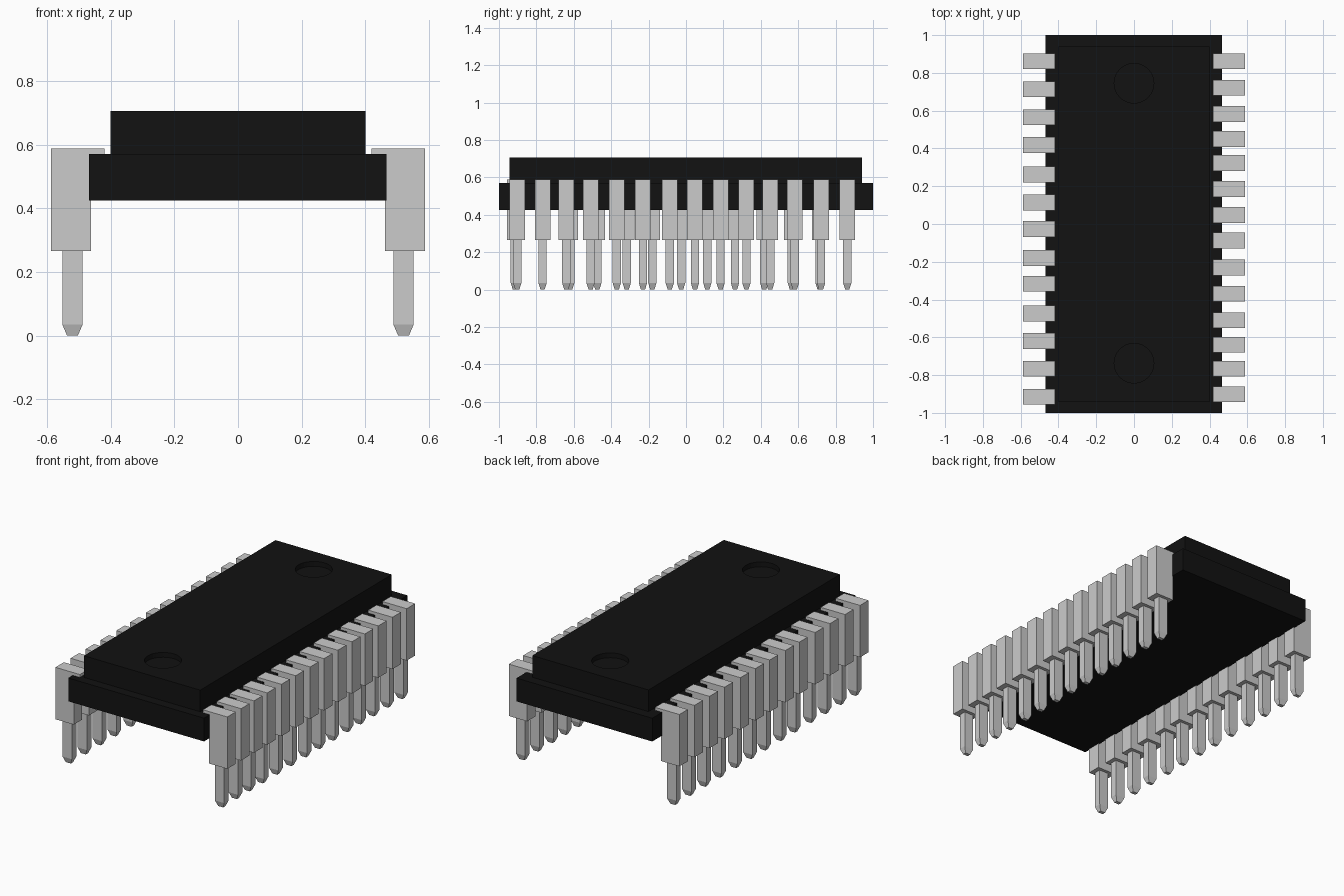
import bpy, bmesh, math

if "Cube" in bpy.data.objects:
    bpy.data.objects.remove(bpy.data.objects["Cube"])

black = bpy.data.materials.new("black_plastic")
black.diffuse_color = (0.006, 0.006, 0.006, 1)
black.use_nodes = True
black.node_tree.nodes["Principled BSDF"].inputs["Base Color"].default_value = black.diffuse_color


def add_object(name, bm):
    mesh = bpy.data.meshes.new(name)
    bmesh.ops.recalc_face_normals(bm, faces=bm.faces)
    bm.to_mesh(mesh)
    bm.free()
    ob = bpy.data.objects.new(name, mesh)
    bpy.context.collection.objects.link(ob)
    return ob


def loft(bm, rings):
    """Closed solid through rings of equal point count."""
    loops = [[bm.verts.new(p) for p in r] for r in rings]
    n = len(loops[0])
    for a, b in zip(loops, loops[1:]):
        for i in range(n):
            j = (i + 1) % n
            bm.faces.new((a[i], a[j], b[j], b[i]))
    bm.faces.new(loops[0][::-1])
    bm.faces.new(loops[-1])


def rect(x0, x1, y0, y1, z):
    return [(x0, y0, z), (x1, y0, z), (x1, y1, z), (x0, y1, z)]


# stepped package: wide lower slab, narrower upper slab
body_bm = bmesh.new()
loft(body_bm, [rect(-0.468, 0.466, -1, 1, 0.425),
               rect(-0.468, 0.466, -1, 1, 0.57),
               rect(-0.40, 0.40, -0.943, 0.94, 0.57),
               rect(-0.40, 0.40, -0.943, 0.94, 0.705)])
body = add_object("chip_body", body_bm)
body.data.materials.append(black)

# shallow round recesses in the top
for i, y in enumerate((-0.737, 0.745)):
    bpy.ops.mesh.primitive_cylinder_add(vertices=32, radius=0.105, depth=0.1,
                                        location=(0, y, 0.725))
    cutter = bpy.context.object
    cutter.name = f"recess_cutter_{i + 1}"
    cutter.data.materials.append(black)
    cutter.hide_render = True
    cutter.hide_viewport = True
    cutter.display_type = 'WIRE'
    mod = body.modifiers.new("recess", 'BOOLEAN')
    mod.operation = 'DIFFERENCE'
    mod.solver = 'EXACT'
    mod.object = cutter

# pin: bent wide shoulder, narrow leg and tapered tip
SIDE = 0.52
pin_bm = bmesh.new()
w = 0.0415
shoulder = [(0.461, 0.265), (0.587, 0.265), (0.587, 0.588),
            (0.419, 0.588), (0.419, 0.53), (0.461, 0.53)]
loft(pin_bm, [[(x, y, z) for x, z in shoulder] for y in (-w, w)])
loft(pin_bm, [rect(SIDE - 0.017, SIDE + 0.017, -0.011, 0.011, 0),
              rect(SIDE - 0.032, SIDE + 0.032, -0.022, 0.022, 0.035),
              rect(SIDE - 0.032, SIDE + 0.032, -0.022, 0.022, 0.265)])
first = add_object("right_pin_1", pin_bm)

# the two rows are spaced by hand: 14 pins right, 13 pins left
rows = {
    "right": (0, [0.862, 0.722, 0.582, 0.45, 0.323, 0.185, 0.048,
                  -0.087, -0.23, -0.37, -0.51, -0.64, -0.767, -0.902]),
    "left": (math.pi, [0.862, 0.714, 0.566, 0.418, 0.262, 0.114, -0.026,
                       -0.18, -0.317, -0.474, -0.619, -0.767, -0.915]),
}
for side, (turn, ys) in rows.items():
    for i, y in enumerate(ys):
        if side == "right" and i == 0:
            pin = first
        else:
            pin = bpy.data.objects.new(f"{side}_pin_{i + 1}", first.data)
            bpy.context.collection.objects.link(pin)
        pin.location.y = y
        pin.rotation_euler.z = turn
